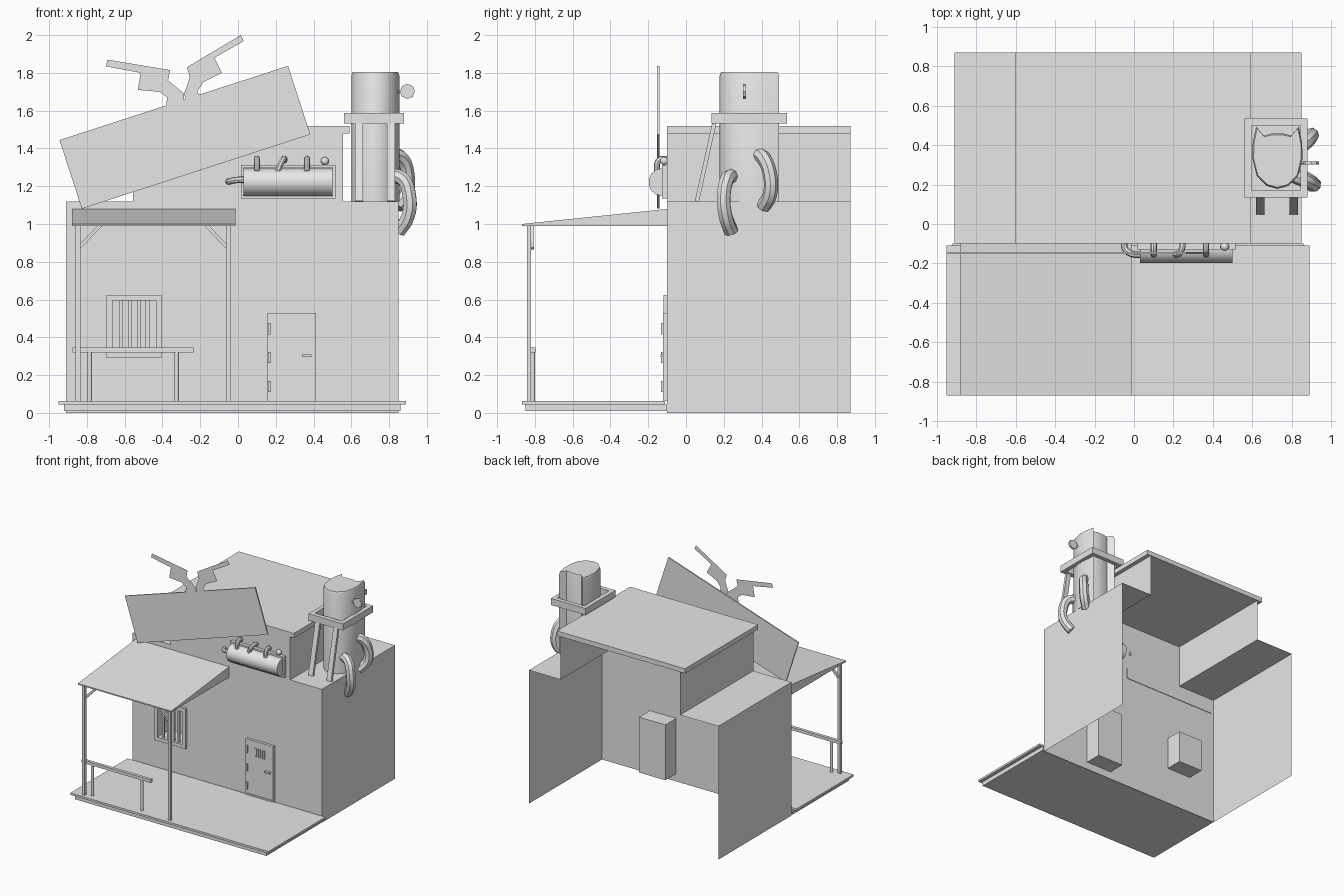
import bpy, bmesh, math
from mathutils import Vector, Matrix

if "Cube" in bpy.data.objects:
    bpy.data.objects.remove(bpy.data.objects["Cube"])

grey = bpy.data.materials.new("plain_grey")
grey.use_nodes = True
grey.diffuse_color = (0.8, 0.8, 0.8, 1)
grey.node_tree.nodes["Principled BSDF"].inputs["Base Color"].default_value = (0.8, 0.8, 0.8, 1)


def add(name, bm, smooth=False):
    me = bpy.data.meshes.new(name)
    bm.to_mesh(me)
    bm.free()
    me.materials.append(grey)
    ob = bpy.data.objects.new(name, me)
    bpy.context.collection.objects.link(ob)
    if smooth:
        bpy.ops.object.select_all(action='DESELECT')
        ob.select_set(True)
        bpy.context.view_layer.objects.active = ob
        bpy.ops.object.shade_smooth_by_angle(angle=math.radians(40))
    return ob


def box_in(bm, x, y, z):
    size = (x[1] - x[0], y[1] - y[0], z[1] - z[0])
    mid = (sum(x) / 2, sum(y) / 2, sum(z) / 2)
    return bmesh.ops.create_cube(bm, size=1, matrix=Matrix.Translation(mid) @ Matrix.Diagonal((*size, 1)))


def box(name, x, y, z):
    bm = bmesh.new()
    box_in(bm, x, y, z)
    return add(name, bm)


def beam(name, a, b, wide, deep):
    """Square bar from a to b, wide along x for upright bars."""
    a, b = Vector(a), Vector(b)
    d = b - a
    bm = bmesh.new()
    rot = d.to_track_quat('Z', 'Y').to_matrix().to_4x4()
    bmesh.ops.create_cube(bm, size=1, matrix=Matrix.Translation((a + b) / 2) @ rot
                          @ Matrix.Diagonal((wide, deep, d.length, 1)))
    return add(name, bm)


def rod(name, a, b, r, sides=12):
    a, b = Vector(a), Vector(b)
    d = b - a
    bm = bmesh.new()
    bmesh.ops.create_cone(bm, cap_ends=True, segments=sides, radius1=r, radius2=r, depth=d.length,
                          matrix=Matrix.Translation((a + b) / 2) @ d.to_track_quat('Z', 'Y').to_matrix().to_4x4())
    return add(name, bm, True)


def pipe(name, pts, r):
    cu = bpy.data.curves.new(name, 'CURVE')
    cu.dimensions = '3D'
    cu.bevel_depth, cu.bevel_resolution, cu.resolution_u, cu.use_fill_caps = r, 2, 5, True
    sp = cu.splines.new('BEZIER')
    sp.bezier_points.add(len(pts) - 1)
    for p, co in zip(sp.bezier_points, pts):
        p.co = co
        p.handle_left_type = p.handle_right_type = 'AUTO'
    tmp = bpy.data.objects.new(name + "_path", cu)
    bm = bmesh.new()
    me = bpy.data.meshes.new_from_object(tmp)
    bm.from_mesh(me)
    bpy.data.objects.remove(tmp)
    bpy.data.meshes.remove(me)
    return add(name, bm, True)


def quad(bm, *pts):
    bm.faces.new([bm.verts.new(p) for p in pts])


def frame(name, x, y, z, t):
    """Upright rectangular frame with rails t wide."""
    bm = bmesh.new()
    for xs in ((x[0], x[0] + t), (x[1] - t, x[1])):
        box_in(bm, xs, y, z)
    for zs in ((z[0], z[0] + t), (z[1] - t, z[1])):
        box_in(bm, (x[0] + t, x[1] - t), y, zs)
    return add(name, bm)


# Building shell, open at the back and below
L, R, U, F, B, H, T = -0.91, 0.85, 0.555, -0.10, 0.87, 1.12, 1.48
WX, WZ = (-0.665, -0.435), (0.32, 0.595)
bm = bmesh.new()
for x0, x1, z0, z1 in ((L, WX[0], 0, H), (WX[1], R, 0, H), (*WX, 0, WZ[0]), (*WX, WZ[1], H), (-U, U, H, T)):
    quad(bm, (x0, F, z0), (x1, F, z0), (x1, F, z1), (x0, F, z1))
for outer, inner in ((L, -U), (R, U)):
    for x, z0, z1 in ((outer, 0, H), (inner, H, T)):
        quad(bm, (x, F, z0), (x, B, z0), (x, B, z1), (x, F, z1))
    quad(bm, (outer, F, H), (inner, F, H), (inner, B, H), (outer, B, H))
add("building_walls", bm)
box("upper_roof", (-0.6, 0.59), (F, B), (T, 1.52))

# Recess behind the window and box behind the door
bm = bmesh.new()
box_in(bm, WX, (F, 0.045), WZ)
bmesh.ops.delete(bm, geom=[f for f in bm.faces if f.calc_center_median().y < F + 0.01], context='FACES_ONLY')
add("window_recess", bm)
box("door_recess", (0.16, 0.405), (F + 0.002, 0.045), (0.065, 0.53))

# Porch floor and sloping roof
box("porch_boards", (-0.95, 0.89), (-0.868, F - 0.01), (0.045, 0.062))
box("porch_base", (-0.92, 0.86), (-0.85, F), (0.01, 0.045))
bm = bmesh.new()
wedge = box_in(bm, (-0.88, -0.012), (-0.868, F + 0.005), (0.99, 1.08))
for v in wedge["verts"]:
    if v.co.z > 1 and v.co.y < -0.5:
        v.co.z = 1.0
add("porch_roof", bm)

# Porch posts and braces
for side, x, s in (("right", -0.847, 1), ("left", -0.05, -1)):
    box(side + "_porch_post", (x - 0.012, x + 0.012), (-0.842, -0.82), (0.06, 0.995))
    beam(side + "_post_brace", (x, -0.815, 0.87), (x + s * 0.12, -0.815, 0.995), 0.018, 0.018)

# Hitching rail
box("hitching_rail", (-0.875, -0.235), (-0.824, -0.798), (0.32, 0.345))
for i, x in enumerate((-0.785, -0.325)):
    rod(f"hitching_post_{i}", (x, -0.811, 0.06), (x, -0.811, 0.325), 0.012)

# Barred window
frame("window_frame", (-0.695, -0.405), (-0.12, F), (0.29, 0.625), 0.03)
for i in range(4):
    x = -0.62 + i * 0.047
    box(f"window_bar_{i}", (x - 0.01, x + 0.01), (-0.112, -0.095), WZ)

# Door with slots, hinges and handle
frame("door_frame", (0.155, 0.412), (-0.122, F), (0.062, 0.53), 0.012)
box("door_panel", (0.167, 0.4), (-0.117, F), (0.074, 0.518))
for i in range(3):
    x = 0.245 + i * 0.038
    frame(f"door_slot_{i}", (x - 0.012, x + 0.012), (-0.122, -0.115), (0.4, 0.47), 0.004)
    z = 0.14 + i * 0.153
    box(f"door_hinge_{i}", (0.16, 0.176), (-0.132, -0.115), (z - 0.03, z + 0.03))
box("door_handle", (0.338, 0.388), (-0.135, -0.115), (0.295, 0.308))

# Tilted signboard
bm = bmesh.new()
bmesh.ops.create_cube(bm, size=1, matrix=Matrix.Translation((-0.281, -0.147, 1.459))
                      @ Matrix.Rotation(-math.radians(18), 4, 'Y') @ Matrix.Diagonal((1.272, 0.011, 0.382, 1)))
add("signboard", bm)

# Flat crossed pieces on top of the sign
right_piece = [(-.69, 1.87), (-.70, 1.835), (-.515, 1.80), (-.53, 1.71), (-.415, 1.70), (-.375, 1.67),
               (-.385, 1.58), (-.295, 1.565), (-.285, 1.69), (-.37, 1.76), (-.36, 1.815)]
left_piece = [(.015, 2.0), (-.27, 1.83), (-.255, 1.775), (-.285, 1.69), (-.255, 1.58), (-.175, 1.625),
              (-.215, 1.70), (-.185, 1.75), (-.085, 1.80), (-.125, 1.88), (.03, 1.968)]
for name, outline in (("right_sign_emblem", right_piece), ("left_sign_emblem", left_piece)):
    bm = bmesh.new()
    quad(bm, *[(x, -0.155, z) for x, z in outline])
    add(name, bm)

# Wall boiler with its frame and small pipes
frame("boiler_frame", (0.015, 0.515), (-0.128, F), (1.135, 1.312), 0.014)
rod("boiler", (0.03, -0.126, 1.222), (0.5, -0.126, 1.222), 0.073, 14)
for i, (x, lean) in enumerate(((0.1, 0), (0.21, 0.035), (0.365, 0))):
    pipe(f"boiler_pipe_{i}", [(x, -0.155, 1.28), (x + lean * 0.7, -0.145, 1.335),
                              (x + lean, -0.115, 1.345), (x + lean, F + 0.005, 1.335)], 0.016)
pipe("boiler_end_pipe", [(0.035, -0.155, 1.235), (-0.015, -0.15, 1.232), (-0.045, -0.125, 1.225),
                         (-0.05, F + 0.005, 1.225)], 0.017)
bm = bmesh.new()
bmesh.ops.create_icosphere(bm, subdivisions=2, radius=0.022, matrix=Matrix.Translation((0.46, -0.115, 1.333)))
add("boiler_knob", bm, True)

# Water tank: rounded front, notched back
half = [(0, -.155), (.055, -.14), (.105, -.09), (.127, 0), (.125, .08), (.108, .16), (.07, .115), (.03, .125)]
ring = half + [(-x, y) for x, y in reversed(half[1:])]
bm = bmesh.new()
loops = []
for z, s in ((1.12, 1), (1.785, 1), (1.805, 0.95)):
    loops.append([bm.verts.new((0.727 + x * s, 0.333 + y * s, z)) for x, y in ring])
for low, high in zip(loops, loops[1:]):
    for i in range(len(ring)):
        j = (i + 1) % len(ring)
        bm.faces.new((low[i], low[j], high[j], high[i]))
bm.faces.new(loops[-1])
bm.faces.new(loops[0][::-1])
add("water_tank", bm, True)

# Tank collar and slanted legs
bm = bmesh.new()
for x in ((0.56, 0.595), (0.845, 0.88)):
    box_in(bm, x, (0.135, 0.535), (1.532, 1.588))
for y in ((0.135, 0.172), (0.5, 0.535)):
    box_in(bm, (0.595, 0.845), y, (1.532, 1.588))
add("tank_collar", bm)
for side, x in (("right", 0.64), ("left", 0.81)):
    beam(side + "_tank_leg", (x, 0.058, 1.12), (x, 0.15, 1.535), 0.042, 0.022)

# Tank outlet pipes and valve
pipe("front_tank_pipe", [(0.80, 0.25, 1.255), (0.87, 0.22, 1.24), (0.907, 0.2, 1.15),
                         (0.9, 0.21, 1.04), (0.85, 0.24, 0.96)], 0.038)
pipe("back_tank_pipe", [(0.82, 0.38, 1.37), (0.865, 0.41, 1.35), (0.897, 0.445, 1.26),
                        (0.89, 0.445, 1.16), (0.84, 0.41, 1.09)], 0.038)
rod("valve_stem", (0.84, 0.31, 1.702), (0.88, 0.31, 1.702), 0.008, 8)
rod("valve_wheel", (0.897, 0.302, 1.702), (0.897, 0.318, 1.702), 0.04, 8)
